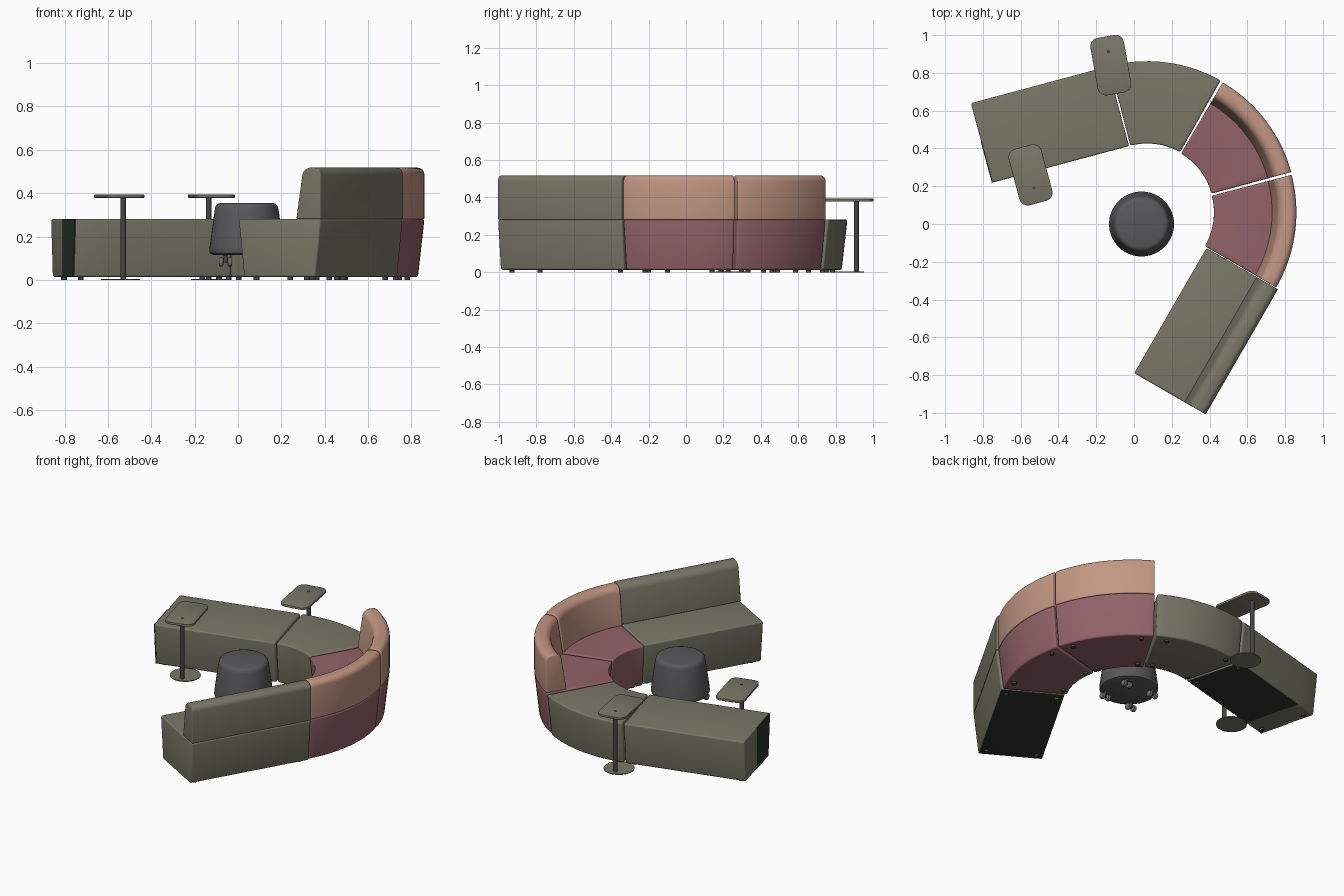
import bpy, bmesh, math
from mathutils import Vector, Matrix

if "Cube" in bpy.data.objects:
    bpy.data.objects.remove(bpy.data.objects["Cube"])


def material(name, rgb):
    m = bpy.data.materials.new(name)
    m.use_nodes = True
    m.diffuse_color = (*rgb, 1)
    m.node_tree.nodes["Principled BSDF"].inputs["Base Color"].default_value = (*rgb, 1)
    return m


OLIVE = material("olive fabric", (0.192, 0.186, 0.136))
ROSE = material("rose fabric", (0.285, 0.122, 0.138))
TAN = material("tan fabric", (0.54, 0.305, 0.225))
GREY = material("charcoal fabric", (0.098, 0.098, 0.105))
METAL = material("dark metal", (0.06, 0.06, 0.06))
CASTOR = material("castor grey", (0.17, 0.17, 0.145))
DARK = material("dark green lining", (0.025, 0.035, 0.022))

CENTRE = Vector((0.07, 0.073, 0))
INNER, OUTER = 0.352, 0.79


def fillet(a, corner, c, r, steps=6):
    """Points rounding one profile corner with a smooth curve."""
    a, p, c = Vector(a), Vector(corner), Vector(c)
    s, e = p + (a - p).normalized() * r, p + (c - p).normalized() * r
    pts = []
    for i in range(steps + 1):
        t = i / steps
        w = 1 - t
        mid = 2 * w * t * 0.75
        total = w * w + mid + t * t
        pts.append(tuple((s * w * w + p * mid + e * t * t) / total))
    return pts


SEAT = [(INNER + 0.03, 0.013), (OUTER - 0.03, 0.013), (OUTER, 0.281), (INNER, 0.281)]
B = [(0.66, 0.281), (OUTER, 0.281), (OUTER, 0.518), (0.697, 0.518)]
BACK = B[:2] + fillet(B[1], B[2], B[3], 0.034) + fillet(B[2], B[3], B[0], 0.038)


def finish(name, bm, mat, bevel=0, segments=4, extra=None):
    bmesh.ops.recalc_face_normals(bm, faces=bm.faces)
    mesh = bpy.data.meshes.new(name)
    bm.to_mesh(mesh)
    bm.free()
    mesh.materials.append(mat)
    if extra:
        mesh.materials.append(extra)
    ob = bpy.data.objects.new(name, mesh)
    bpy.context.collection.objects.link(ob)
    bpy.ops.object.select_all(action='DESELECT')
    ob.select_set(True)
    bpy.context.view_layer.objects.active = ob
    if bevel:
        mod = ob.modifiers.new("soft edges", 'BEVEL')
        mod.width, mod.segments = bevel, segments
        mod.limit_method, mod.angle_limit = 'ANGLE', math.radians(30)
        bpy.ops.object.modifier_apply(modifier=mod.name)
    bpy.ops.object.shade_smooth_by_angle(angle=math.radians(40))


def radial(deg):
    return Vector((math.cos(math.radians(deg)), math.sin(math.radians(deg)), 0))


def arc_frames(a, b, shift=0, steps=14):
    centre = CENTRE + Vector((0, shift, 0))
    return [(centre, radial(a + (b - a) * i / steps)) for i in range(steps + 1)]


def straight_frames(deg, side, stops, shift=(0, 0, 0)):
    along = radial(deg + 90 * side)
    return [(CENTRE + Vector(shift) + along * s, radial(deg)) for s in stops]


def sweep(name, profile, frames, mat, bevel, lined=0):
    """Carry a profile through the frames, cap the ends, line the first undersides."""
    bm = bmesh.new()
    rings = [[bm.verts.new(o + d * r + Vector((0, 0, z))) for r, z in profile]
             for o, d in frames]
    n = len(profile)
    for k, (p, q) in enumerate(zip(rings, rings[1:])):
        for i in range(n):
            j = (i + 1) % n
            face = bm.faces.new((p[i], p[j], q[j], q[i]))
            face.material_index = int(i == 0 and k < lined)
    bm.faces.new(rings[0])
    bm.faces.new(rings[-1])
    finish(name, bm, mat, bevel, extra=DARK if lined else None)


def cylinder(name, x, y, z0, z1, r, mat, sides=24, bevel=0, turn=None):
    bm = bmesh.new()
    place = Matrix.Translation((x, y, (z0 + z1) / 2))
    if turn:
        place = place @ turn
    bmesh.ops.create_cone(bm, cap_ends=True, segments=sides, radius1=r, radius2=r,
                          depth=z1 - z0, matrix=place)
    finish(name, bm, mat, bevel, 2)


def feet(name, frames):
    # four small feet near the corners of one seat
    for k, (o, d) in enumerate(frames):
        for j, r in enumerate((INNER + 0.07, OUTER - 0.07)):
            p = o + d * r
            cylinder(f"{name}_foot_{k}{j}", p.x, p.y, 0, 0.018, 0.013, METAL, 12)


# Seats and backrests around the ring; the last value counts lined underside panels
SLIDE = (0.01, -0.02, 0)
modules = [
    ("long_bench", straight_frames(105, 1, (0.005, 0.6, 0.755)),
     straight_frames(105, 1, (0.05, 0.71)), OLIVE, None, 1),
    ("open_curved_seat", arc_frames(104.6, 60.5), arc_frames(99, 66, 0, 1), OLIVE, None, 0),
    ("rear_curved_seat", arc_frames(59.6, 15.2, -0.005), arc_frames(54, 21, 0, 1), ROSE, TAN, 0),
    ("side_curved_seat", arc_frames(14.6, -30.2, -0.012), arc_frames(9, -24, 0, 1), ROSE, TAN, 0),
    ("backed_bench", straight_frames(-30, -1, (0.004, 0.769), SLIDE),
     straight_frames(-30, -1, (0.05, 0.72), SLIDE), OLIVE, OLIVE, 1),
]
for name, frames, foot_frames, seat_mat, back_mat, lined in modules:
    sweep(name, SEAT, frames, seat_mat, 0.01, lined)
    feet(name, foot_frames)
    if back_mat:
        sweep(name + "_backrest", BACK, frames, back_mat, 0.006)

# Dark panel on the free end of the long bench
PANEL = [(INNER + 0.03, 0.016), (0.575, 0.016), (0.575, 0.278), (INNER + 0.002, 0.278)]
sweep("bench_end_panel", PANEL, straight_frames(105, 1, (0.75, 0.757)), DARK, 0)


# Side tables: rounded top, off-centre post, flat round base
def side_table(name, x, y, deg, post_side):
    w, l, r = 0.09, 0.154, 0.045
    spin = Matrix.Rotation(math.radians(deg), 4, 'Z')
    bm = bmesh.new()
    loop = []
    for k, (sx, sy) in enumerate([(1, 1), (-1, 1), (-1, -1), (1, -1)]):
        for i in range(9):
            c = radial(90 * k + 90 * i / 8) * r
            p = Vector((sx * (w - r) + c.x, sy * (l - r) + c.y, 0))
            loop.append(bm.verts.new(spin @ p + Vector((x, y, 0.379))))
    face = bm.faces.new(loop)
    ext = bmesh.ops.extrude_face_region(bm, geom=[face])
    bmesh.ops.translate(bm, vec=(0, 0, 0.014),
                        verts=[v for v in ext["geom"] if isinstance(v, bmesh.types.BMVert)])
    finish(name + "_top", bm, OLIVE, 0.002, 2)
    post = spin @ Vector((0, 0.072 * post_side, 0))
    base = spin @ Vector((0, 0.022 * post_side, 0))
    cylinder(name + "_post", x + post.x, y + post.y, 0.003, 0.381, 0.013, METAL)
    cylinder(name + "_cap", x + post.x, y + post.y, 0.39, 0.394, 0.009, METAL)
    cylinder(name + "_base", x + base.x, y + base.y, 0, 0.005, 0.09, OLIVE, 40)


side_table("rear_table", -0.123, 0.841, 10, 1)
side_table("front_table", -0.548, 0.26, 15, -1)

# Round tapered stool
SX, SY = 0.04, 0.0
bm = bmesh.new()
outline = [(0, 0.116), (0.155, 0.116), (0.167, 0.121), (0.172, 0.134), (0.171, 0.15),
           (0.147, 0.325), (0.143, 0.341), (0.134, 0.351), (0.12, 0.355), (0, 0.355)]
verts = [bm.verts.new((SX + r, SY, z)) for r, z in outline]
edges = [bm.edges.new(pair) for pair in zip(verts, verts[1:])]
bmesh.ops.spin(bm, geom=verts + edges, cent=(SX, SY, 0), axis=(0, 0, 1),
               angle=2 * math.pi, steps=48)
bmesh.ops.remove_doubles(bm, verts=bm.verts, dist=0.0001)
finish("stool", bm, GREY)

# Twin-wheel castors under the stool
lay = Matrix.Rotation(math.pi / 2, 4, 'Y')
for k in range(4):
    p = Vector((SX, SY, 0)) + radial(45 + 90 * k) * 0.138
    cylinder(f"castor_stem_{k}", p.x, p.y, 0.08, 0.118, 0.009, METAL, 12)
    for s in (-1, 1):
        cylinder(f"castor_wheel_{k}_{s}", p.x + 0.02 * s, p.y, 0.072, 0.094, 0.02,
                 CASTOR, 20, 0.006, lay)
